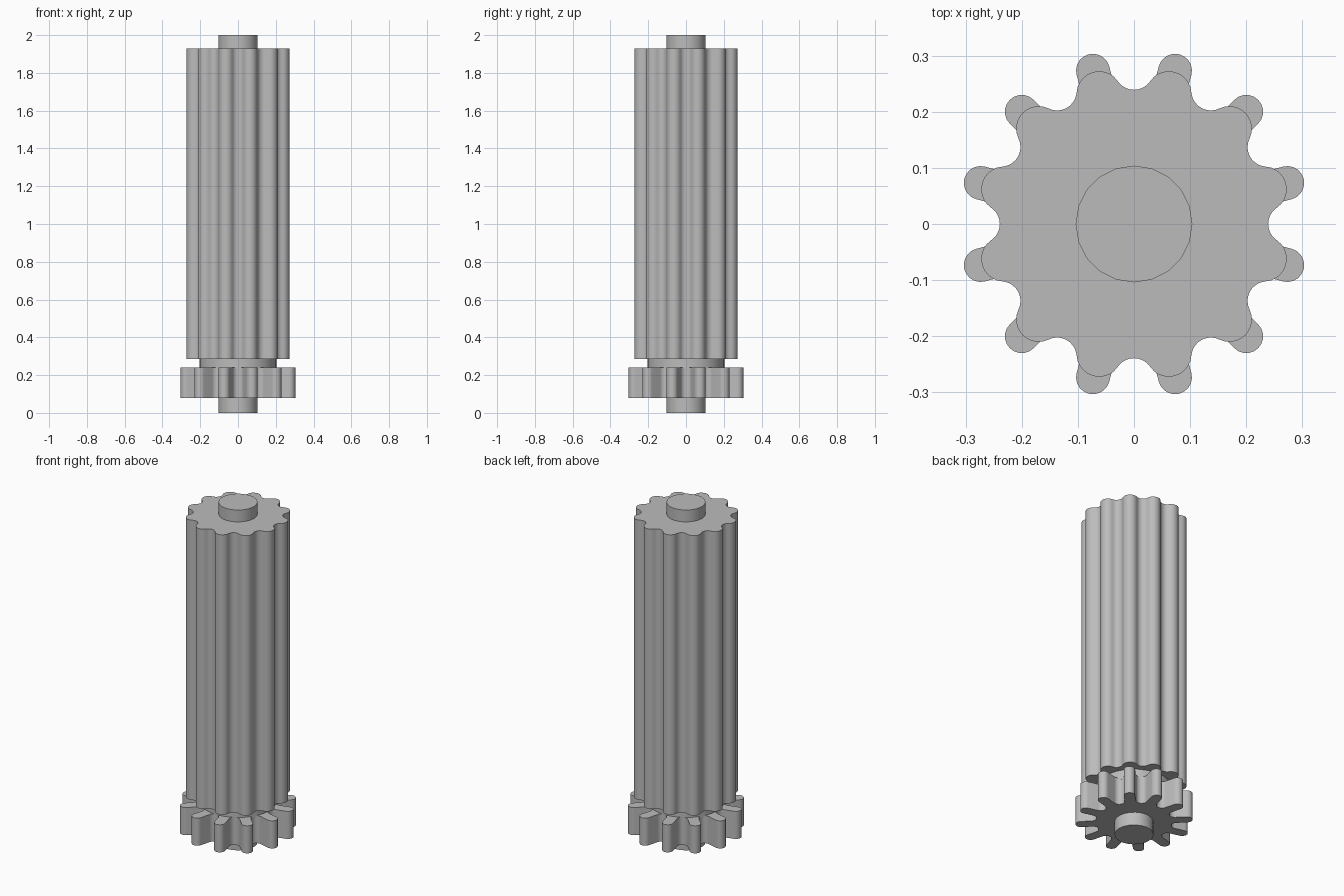
import bpy, bmesh, math
from mathutils import Vector

cube = bpy.data.objects.get("Cube")
if cube:
    bpy.data.objects.remove(cube, do_unlink=True)

TEETH = 12
HALF = math.pi / TEETH  # angle from a valley to the next tooth

steel = bpy.data.materials.new("grey steel")
steel.use_nodes = True
grey = (0.5, 0.5, 0.5, 1.0)
steel.diffuse_color = grey
steel.node_tree.nodes["Principled BSDF"].inputs["Base Color"].default_value = grey


def polar(r, a):
    return Vector((r * math.cos(a), r * math.sin(a)))


def circle(radius, sides):
    return [polar(radius, math.tau * i / sides) for i in range(sides)]


def gear_outline(tip_r, tip_c, root_r, root_c, sweep, steps=10):
    """Round tooth tips alternating with round valleys; sweep is half the tip arc."""
    pts = []
    for k in range(TEETH):
        va = 2 * k * HALF
        ta = va + HALF
        vs = sweep - HALF
        for i in range(steps + 1):      # valley, concave
            t = -1 + 2 * i / steps
            pts.append(polar(root_c, va) + polar(root_r, va + math.pi - t * vs))
        for i in range(steps + 1):      # tooth tip, convex
            t = -1 + 2 * i / steps
            pts.append(polar(tip_c, ta) + polar(tip_r, ta + t * sweep))
    return pts


def prism(name, outline, z0, z1):
    """Extrude a closed outline from z0 to z1."""
    bm = bmesh.new()
    face = bm.faces.new([bm.verts.new((p.x, p.y, z0)) for p in outline])
    bmesh.ops.remove_doubles(bm, verts=bm.verts[:], dist=1e-5)
    res = bmesh.ops.extrude_face_region(bm, geom=bm.faces[:], use_keep_orig=True)
    top = [v for v in res["geom"] if isinstance(v, bmesh.types.BMVert)]
    bmesh.ops.translate(bm, verts=top, vec=(0, 0, z1 - z0))
    bmesh.ops.recalc_face_normals(bm, faces=bm.faces[:])
    mesh = bpy.data.meshes.new(name)
    bm.to_mesh(mesh)
    bm.free()
    mesh.materials.append(steel)
    ob = bpy.data.objects.new(name, mesh)
    bpy.context.collection.objects.link(ob)
    bpy.ops.object.select_all(action='DESELECT')
    ob.select_set(True)
    bpy.context.view_layer.objects.active = ob
    bpy.ops.object.shade_smooth_by_angle(angle=math.radians(35))
    return ob


# Central shaft and collar between the gears
prism("shaft", circle(0.104, 20), 0.0, 2.0)
prism("collar", circle(0.204, 32), 0.23, 0.29)

# Long pinion: tip and valley arcs meet tangentially
tip_r, tip_c, root_r = 0.04, 0.2405, 0.035
dy = tip_c * math.sin(HALF)
dx = math.sqrt((tip_r + root_r) ** 2 - dy ** 2)
root_c = tip_c * math.cos(HALF) + dx
prism("long_pinion",
      gear_outline(tip_r, tip_c, root_r, root_c, math.atan2(dy, dx) + HALF),
      0.285, 1.93)

# Short lower gear: parallel-sided finger teeth
prism("lower_gear",
      gear_outline(0.03, 0.283, 0.03, 0.06 / math.sin(HALF), math.pi / 2),
      0.078, 0.24)
